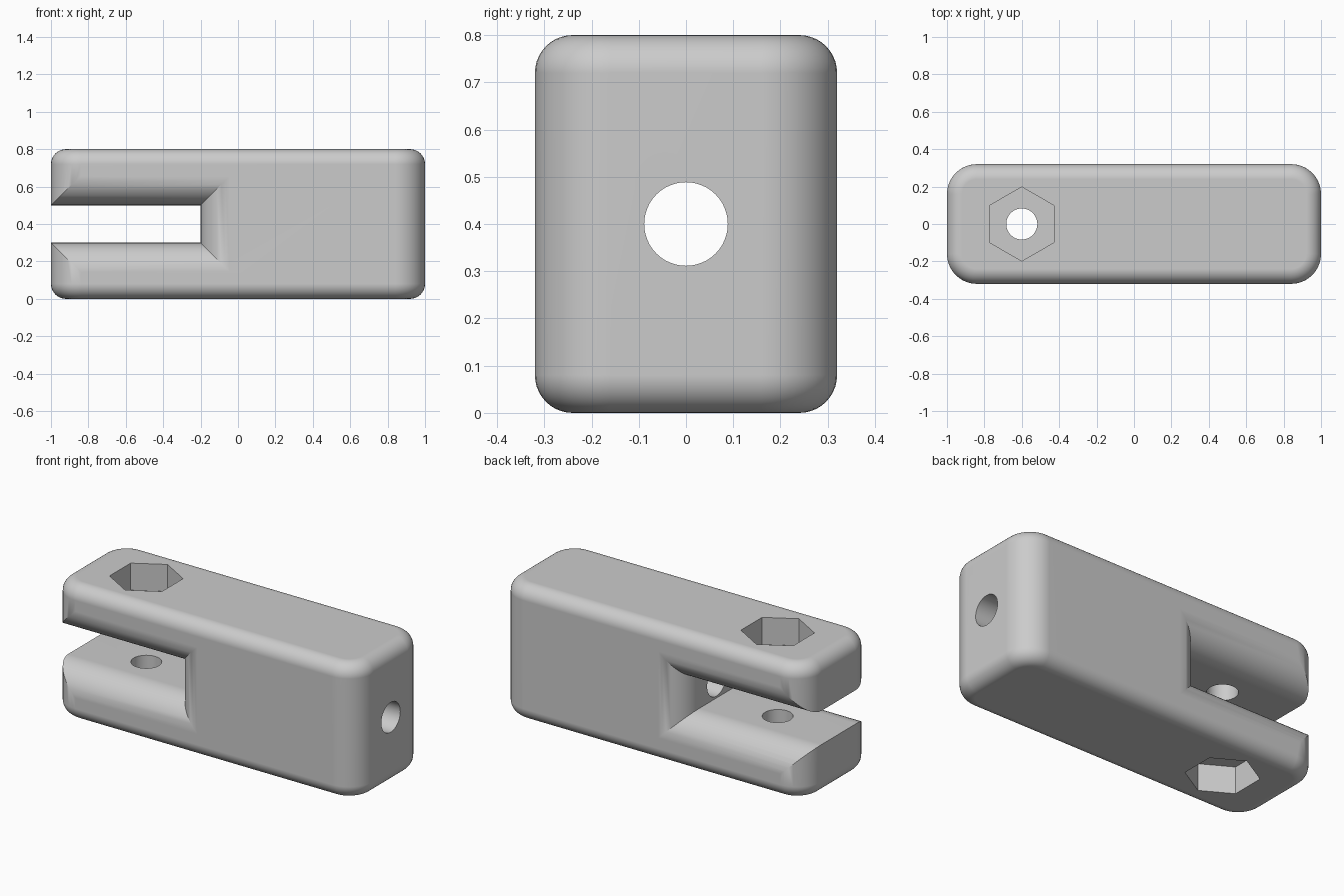
import bpy, bmesh
from math import sin, cos, pi

if "Cube" in bpy.data.objects:
    bpy.data.objects.remove(bpy.data.objects["Cube"], do_unlink=True)

LENGTH, WIDTH, HEIGHT = 2.0, 0.64, 0.8
CORNER, RIM = 0.16, 0.08          # upright corner radius, top and bottom edge radius
SEGS = 10
BOLT_X = -0.6

grey = bpy.data.materials.new("light grey")
grey.use_nodes = True
grey.diffuse_color = (0.6, 0.6, 0.6, 1)
grey.node_tree.nodes["Principled BSDF"].inputs["Base Color"].default_value = grey.diffuse_color


def loft(name, rings):
    """Closed solid skinned through rings of equal point count."""
    bm = bmesh.new()
    loops = [[bm.verts.new(p) for p in ring] for ring in rings]
    n = len(loops[0])
    for a, b in zip(loops, loops[1:]):
        for i in range(n):
            j = (i + 1) % n
            bm.faces.new((a[i], a[j], b[j], b[i]))
    bm.faces.new(loops[0][::-1])
    bm.faces.new(loops[-1])
    bmesh.ops.recalc_face_normals(bm, faces=bm.faces)
    mesh = bpy.data.meshes.new(name)
    bm.to_mesh(mesh)
    bm.free()
    mesh.materials.append(grey)
    obj = bpy.data.objects.new(name, mesh)
    bpy.context.collection.objects.link(obj)
    return obj


def plan_ring(inset, z):
    """Rounded rectangle outline at height z."""
    r = CORNER - inset
    cx, cy = LENGTH / 2 - CORNER, WIDTH / 2 - CORNER
    points = []
    for k, (sx, sy) in enumerate([(1, 1), (-1, 1), (-1, -1), (1, -1)]):
        for i in range(SEGS + 1):
            a = (k + i / SEGS) * pi / 2
            points.append((sx * cx + r * cos(a), sy * cy + r * sin(a), z))
    return points


def prism(name, radius, sides, start, end, axis):
    """Upright prism at the bolt position, or one lying along x."""
    rings = []
    for t in (start, end):
        circle = [(radius * sin(2 * pi * i / sides), radius * cos(2 * pi * i / sides))
                  for i in range(sides)]
        if axis == "z":
            rings.append([(BOLT_X + u, v, t) for u, v in circle])
        else:
            rings.append([(t, u, HEIGHT / 2 + v) for u, v in circle])
    return loft(name, rings)


# Rounded block
angles = [i / SEGS * pi / 2 for i in range(SEGS + 1)]
lower = [plan_ring(RIM * (1 - sin(a)), RIM * (1 - cos(a))) for a in angles]
upper = [plan_ring(RIM * (1 - sin(a)), HEIGHT - RIM * (1 - cos(a))) for a in reversed(angles)]
block = loft("clevis_block", lower + upper)


# Slot cutter, flaring at both sides so the slot edges come out rounded
def slot_ring(flare, y):
    x0, x1 = -1.5, -0.2 + flare
    z0, z1 = 0.3 - flare, 0.5 + flare
    return [(x0, y, z0), (x1, y, z0), (x1, y, z1), (x0, y, z1)]


flares = [(CORNER * (1 - cos(a)), WIDTH / 2 - CORNER + (CORNER + 0.0003) * sin(a)) for a in angles]
flares.append((CORNER, WIDTH / 2 + 0.1))
slot = loft("slot_cutter", [slot_ring(f, -y) for f, y in reversed(flares)]
            + [slot_ring(f, y) for f, y in flares])

# Bolt hole, hexagonal pockets and shaft hole
POCKET = 0.16
cutters = [
    slot,
    prism("bolt_hole_cutter", 0.083, 48, -0.1, HEIGHT + 0.1, "z"),
    prism("top_pocket_cutter", 0.198, 6, HEIGHT - POCKET, HEIGHT + 0.1, "z"),
    prism("bottom_pocket_cutter", 0.198, 6, -0.1, POCKET, "z"),
    prism("shaft_hole_cutter", 0.0885, 48, -0.4, 1.1, "x"),
]

bpy.ops.object.select_all(action="DESELECT")
bpy.context.view_layer.objects.active = block
block.select_set(True)
for cutter in cutters:
    cutter.hide_render = True
    cut = block.modifiers.new(cutter.name, "BOOLEAN")
    cut.operation = "DIFFERENCE"
    cut.solver = "EXACT"
    cut.object = cutter
    bpy.ops.object.modifier_apply(modifier=cut.name)
    bpy.data.objects.remove(cutter, do_unlink=True)

# Smooth fillets with flat large faces
bpy.ops.object.shade_smooth_by_angle(angle=pi / 6)
weighted = block.modifiers.new("Weighted normals", "WEIGHTED_NORMAL")
weighted.keep_sharp = True
